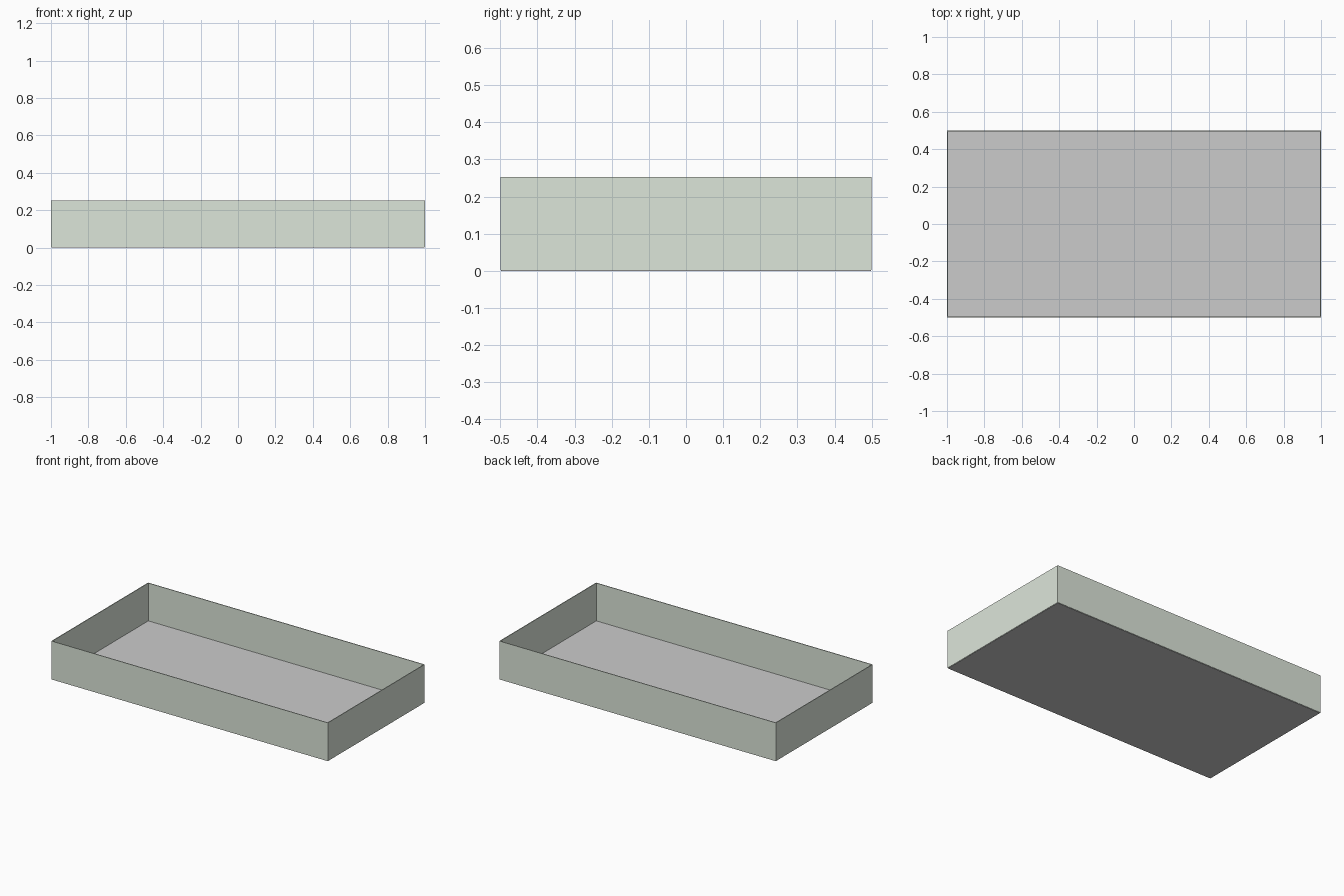
import bpy

if "Cube" in bpy.data.objects:
    bpy.data.objects.remove(bpy.data.objects["Cube"])

L, W, H = 2.0, 1.0, 0.252   # overall size
T = 0.005                   # sheet thickness

wall_mat = bpy.data.materials.new("pale_green_grey")
wall_mat.diffuse_color = (0.72, 0.79, 0.70, 1.0)
wall_mat.use_nodes = True
wall_mat.node_tree.nodes["Principled BSDF"].inputs["Base Color"].default_value = wall_mat.diffuse_color


def panel(name, size, centre, mat=None):
    bpy.ops.mesh.primitive_cube_add(size=1, location=centre)
    obj = bpy.context.object
    obj.name = name
    obj.scale = size
    bpy.ops.object.transform_apply(location=False, rotation=False, scale=True)
    if mat:
        obj.data.materials.append(mat)
    return obj


# Floor sheet
panel("tray_floor", (L - T, W - T, T), (0, 0, T / 2))

# Long walls, front and back
wall_h = H - T / 2
wall_z = T / 2 + wall_h / 2
for side, name in ((-1, "front_wall"), (1, "back_wall")):
    panel(name, (L, T, wall_h), (0, side * (W - T) / 2, wall_z), wall_mat)

# Short end walls, fitted between the long walls
for side, name in ((-1, "left_wall"), (1, "right_wall")):
    panel(name, (T, W - 2 * T, wall_h), (side * (L - T) / 2, 0, wall_z), wall_mat)
